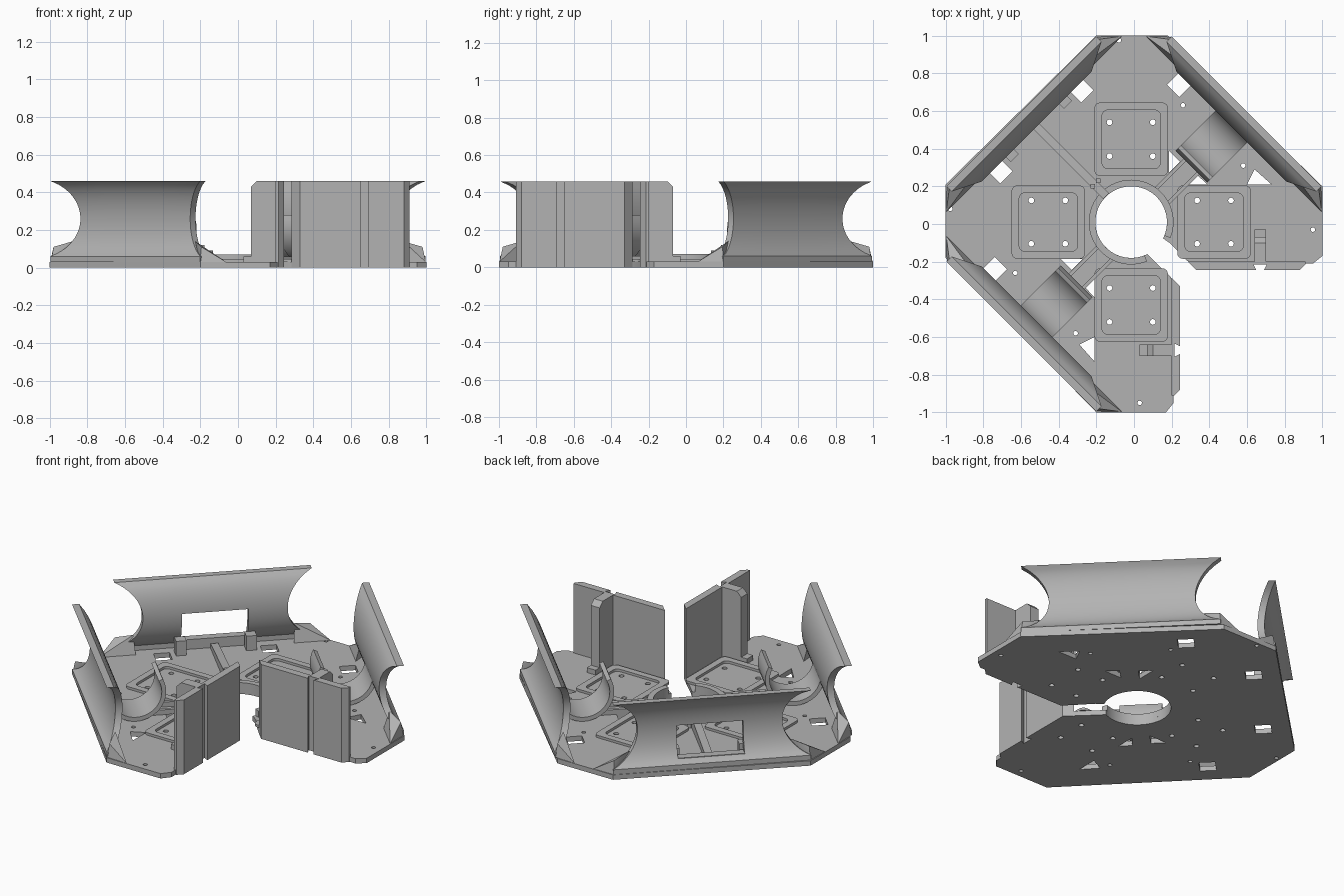
import bpy, bmesh
from math import sin, cos, pi, radians, sqrt
from mathutils import Matrix, Vector

cube = bpy.data.objects.get("Cube")
if cube:
    bpy.data.objects.remove(cube)

grey = bpy.data.materials.new("plain_grey")
grey.use_nodes = True
colour = (0.45, 0.45, 0.45, 1)
grey.diffuse_color = colour
grey.node_tree.nodes["Principled BSDF"].inputs["Base Color"].default_value = colour

CX, CY = -0.015, 0.01        # centre of the round opening
BASE = 0.03                  # plate thickness
NE, NW, SW = radians(45), radians(135), radians(225)


def finish(obj):
    obj.data.materials.clear()
    obj.data.materials.append(grey)
    bpy.ops.object.select_all(action='DESELECT')
    obj.select_set(True)
    bpy.context.view_layer.objects.active = obj
    bpy.ops.object.shade_smooth_by_angle(angle=radians(30))


def slab(name, loops, low, high, matrix=None):
    """Filled outline, with later loops as holes, extruded from low to high."""
    curve = bpy.data.curves.new(name, 'CURVE')
    curve.dimensions = '2D'
    curve.fill_mode = 'BOTH'
    curve.extrude = (high - low) / 2
    for loop in loops:
        spline = curve.splines.new('POLY')
        spline.points.add(len(loop) - 1)
        for point, (x, y) in zip(spline.points, loop):
            point.co = (x, y, 0, 1)
        spline.use_cyclic_u = True
    obj = bpy.data.objects.new(name, curve)
    bpy.context.collection.objects.link(obj)
    bpy.ops.object.select_all(action='DESELECT')
    obj.select_set(True)
    bpy.context.view_layer.objects.active = obj
    bpy.ops.object.convert(target='MESH')
    obj = bpy.context.view_layer.objects.active
    bm = bmesh.new()
    bm.from_mesh(obj.data)
    bmesh.ops.remove_doubles(bm, verts=bm.verts, dist=1e-5)
    bm.transform((matrix or Matrix()) @ Matrix.Translation((0, 0, (low + high) / 2)))
    bmesh.ops.recalc_face_normals(bm, faces=bm.faces)
    bm.to_mesh(obj.data)
    bm.free()
    finish(obj)
    return obj


def axes(angle):
    return Vector((cos(angle), sin(angle), 0)), Vector((-sin(angle), cos(angle), 0))


def side_matrix(out):
    """Profile plane: x runs outward, y runs up, extrusion runs sideways."""
    up = Vector((0, 0, 1))
    return Matrix((out, up, out.cross(up))).transposed().to_4x4()


def arc(x, y, r, start, end, n):
    return [(x + r * cos(start + (end - start) * i / n),
             y + r * sin(start + (end - start) * i / n)) for i in range(n + 1)]


def circle(x, y, r, n=16):
    return arc(x, y, r, 0, 2 * pi, n)[:-1]


def rect(x, y, w, h):
    return [(x - w, y - h), (x + w, y - h), (x + w, y + h), (x - w, y + h)]


def rounded(x, y, w, h, r):
    pts = []
    for i, (sx, sy) in enumerate([(1, 1), (-1, 1), (-1, -1), (1, -1)]):
        pts += arc(x + sx * (w - r), y + sy * (h - r), r, i * pi / 2, (i + 1) * pi / 2, 4)
    return pts


def flip(loop):
    """Mirror an outline across the diagonal through the open corner."""
    return [(-y, -x) for x, y in loop]


def mirrored(loops):
    return loops + [flip(p) for p in loops]


# Base plate with open corner, round opening, screw holes and cut-outs
half_outline = [(0.18, 1), (1, 0.2), (1, -0.17), (0.95, -0.21), (0.33, -0.21),
                (0.28, -0.195), (0.195, -0.105)]
opening = arc(CX, CY, 0.19, radians(-27), radians(297), 56)
outline = half_outline + opening + flip(half_outline)[::-1] + [(-1, 0.21), (-0.2, 1)]
pads = []
holes = []
for k in range(4):
    dx, dy = [(1, 0), (0, 1), (-1, 0), (0, -1)][k]
    px, py = CX + 0.44 * dx, CY + 0.44 * dy
    pads.append((px, py))
    for s in (-1, 1):
        for t in (-1, 1):
            holes.append(circle(px + s * 0.09 * dx + t * 0.115 * dy,
                                py + s * 0.09 * dy + t * 0.115 * dx, 0.015))
holes += mirrored([circle(-0.08, 0.975, 0.012), circle(0.95, -0.03, 0.012),
                   circle(0.26, 0.63, 0.012), circle(0.58, 0.31, 0.012)])
diamond = [(0, 0.065), (-0.065, 0), (0, -0.065), (0.065, 0)]
cutouts = mirrored([[(x + 0.24, y + 0.74) for x, y in diamond],
                    [(x - 0.28, y + 0.71) for x, y in diamond],
                    [(0.6, 0.21), (0.73, 0.21), (0.64, 0.29)],
                    [(0.185, 0.27), (0.245, 0.33), (0.185, 0.39)],
                    [(0.27, 0.21), (0.39, 0.21), (0.33, 0.265)]])
slab("base_plate", [outline] + holes + cutouts, 0, BASE)

# Raised rim of the round opening
rim = arc(CX, CY, 0.19, radians(-22), radians(292), 56)
rim += arc(CX, CY, 0.225, radians(292), radians(-22), 56)
slab("opening_rim", [rim], BASE, 0.07)

# Motor mounts: thin frame around each group of screw holes
for k, (px, py) in enumerate(pads):
    slab(f"mount_frame_{k}", [rounded(px, py, 0.195, 0.195, 0.03),
                              rounded(px, py, 0.155, 0.155, 0.03)], BASE, 0.045)


def bulge(z):
    """0 at the wall's top and foot, 1 at its waist."""
    d = (z - 0.26) / 0.215
    return max(0, (sqrt(max(0, 1 - d * d)) - 0.37) / 0.63)


def curved_wall(name, angle, window):
    """Hollowed outer wall with waisted ends, optionally with a window."""
    out, side = axes(angle)
    levels = [BASE, 0.06, 0.075, 0.09] + [0.09 + 0.18 * i / 8 for i in range(1, 9)]
    levels += [0.27 + 0.19 * i / 9 for i in range(1, 10)]
    bm = bmesh.new()
    rows = []
    for z in levels:
        b = bulge(z)
        end = 0.562 - 0.15 * b
        rows.append([bm.verts.new(out * (0.846 - 0.075 * b) + side * u + Vector((0, 0, z)))
                     for u in (-end, -0.19, 0.19, end)])
    for i in range(len(rows) - 1):
        middle = (levels[i] + levels[i + 1]) / 2
        for j in range(3):
            if window and j == 1 and 0.09 < middle < 0.27:
                continue
            bm.faces.new((rows[i][j], rows[i][j + 1], rows[i + 1][j + 1], rows[i + 1][j]))
    grown = bmesh.ops.extrude_face_region(bm, geom=bm.faces[:])["geom"]
    bmesh.ops.translate(bm, vec=out * -0.04,
                        verts=[g for g in grown if isinstance(g, bmesh.types.BMVert)])
    bmesh.ops.recalc_face_normals(bm, faces=bm.faces)
    mesh = bpy.data.meshes.new(name)
    bm.to_mesh(mesh)
    bm.free()
    obj = bpy.data.objects.new(name, mesh)
    bpy.context.collection.objects.link(obj)
    finish(obj)
    # Sloped gussets at both ends of the foot
    for s, label in ((-1, "a"), (1, "b")):
        bm = bmesh.new()
        for u, r, z in [(0.56, 0.845, BASE), (0.66, 0.75, BASE), (0.45, 0.75, BASE),
                        (0.555, 0.83, 0.11), (0.46, 0.78, 0.14)]:
            bm.verts.new(out * r + side * u * s + Vector((0, 0, z)))
        bmesh.ops.convex_hull(bm, input=bm.verts)
        mesh = bpy.data.meshes.new(f"{name}_gusset_{label}")
        bm.to_mesh(mesh)
        bm.free()
        gusset = bpy.data.objects.new(mesh.name, mesh)
        bpy.context.collection.objects.link(gusset)
        finish(gusset)


curved_wall("back_right_wall", NE, False)
curved_wall("back_left_wall", NW, True)
curved_wall("front_left_wall", SW, False)

# Round cradles and guide ribs on two sides
for angle, label in ((NE, "back"), (SW, "front")):
    frame = side_matrix(axes(angle)[0])
    shell = arc(0.6, 0.2, 0.17, radians(152), radians(355), 24)
    shell += arc(0.6, 0.2, 0.145, radians(355), radians(152), 24)
    slab(f"{label}_cradle", [shell], -0.12, 0.12, frame)
    for u in (-0.05, 0.05):
        slab(f"{label}_guide_rib", [[(0.21, BASE), (0.5, BASE), (0.5, 0.06), (0.21, 0.06)]],
             u - 0.01, u + 0.01, frame)

# Window sill, posts and long rib on the windowed side
frame = side_matrix(axes(NW)[0])
slab("window_sill", [rect(0.795, 0.06, 0.025, 0.03)], -0.19, 0.19, frame)
slab("long_rib", [[(0.21, BASE), (0.76, BASE), (0.76, 0.06), (0.3, 0.09), (0.21, 0.09)]],
     -0.022, 0.022, frame)
for u in (-0.2, 0.2):
    slab("window_post", [rect(0.725, 0.075, 0.03, 0.045)], u - 0.03, u + 0.03, frame)
for x, y in ((-0.19, 0.23), (-0.22, 0.2)):
    slab("cable_clip", [rect(x, y, 0.012, 0.012)], BASE, 0.12)

# Flat walls flanking the open corner, each with a slot and a chamfered fin
panel = [(0.285, -0.2), (0.33, -0.245), (0.65, -0.245), (0.635, -0.215), (0.705, -0.215),
         (0.69, -0.245), (0.88, -0.245), (0.91, -0.215), (0.91, -0.2)]
fin = [(0.07, BASE), (0.205, BASE), (0.205, 0.46), (0.1, 0.46), (0.07, 0.43)]
foot = [(0.03, BASE), (0.08, BASE), (0.08, 0.06), (0.03, 0.06)]
slab("right_flat_wall", [panel], 0, 0.46)
slab("front_flat_wall", [flip(panel)], 0, 0.46)
for out, sign, label in ((Vector((0, -1, 0)), -1, "right"), (Vector((1, 0, 0)), 1, "front")):
    low, high = sorted((sign * 0.64, sign * 0.70))
    frame = side_matrix(out)
    slab(f"{label}_wall_fin", [fin], low, high, frame)
    slab(f"{label}_fin_foot", [foot], low, high, frame)
